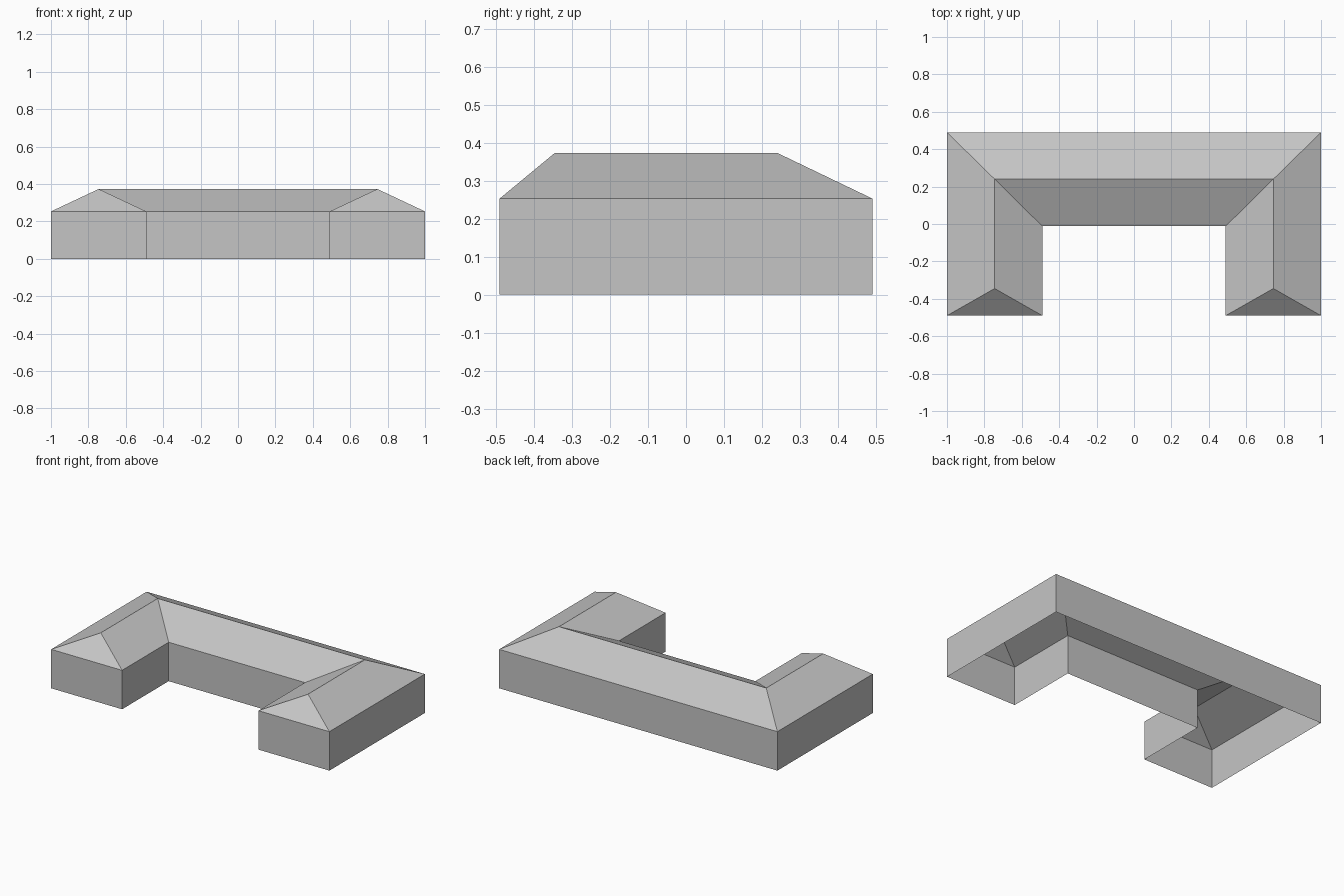
import bpy
import bmesh

cube = bpy.data.objects.get("Cube")
if cube:
    bpy.data.objects.remove(cube, do_unlink=True)

EAVES, RIDGE = 0.253, 0.373

# One plain grey for the whole building
grey = bpy.data.materials.new("plain grey")
grey.use_nodes = True
colour = (0.56, 0.56, 0.56, 1)
grey.diffuse_color = colour
grey.node_tree.nodes["Principled BSDF"].inputs["Base Color"].default_value = colour


def mirrored(half):
    """Complete a left-hand run of points with its right-hand mirror image."""
    return half + [(-x, y) for x, y in reversed(half)]


# U-shaped footprint, counter-clockwise, and the ridge point above each corner
ridge_back, ridge_front = (0.745, 0.24), (0.745, -0.345)
footprint = mirrored([(0.49, -0.012), (0.49, -0.49), (1, -0.49), (1, 0.49)])
ridge = mirrored([ridge_back, ridge_front, ridge_front, ridge_back])


def make_band(name, lower, z_low, upper, z_high):
    """Join two closed loops with flat faces; repeated points give triangles."""
    bm = bmesh.new()
    verts = {}

    def vert(point, z):
        key = (*point, z)
        if key not in verts:
            verts[key] = bm.verts.new(key)
        return verts[key]

    for i in range(len(lower)):
        j = (i + 1) % len(lower)
        corners = [vert(lower[i], z_low), vert(lower[j], z_low),
                   vert(upper[j], z_high), vert(upper[i], z_high)]
        bm.faces.new(list(dict.fromkeys(corners)))
    mesh = bpy.data.meshes.new(name)
    bm.to_mesh(mesh)
    bm.free()
    mesh.materials.append(grey)
    obj = bpy.data.objects.new(name, mesh)
    bpy.context.collection.objects.link(obj)
    return obj


# Thin walls, open underneath, and the hipped roof above them
make_band("walls", footprint, 0, footprint, EAVES)
make_band("hipped_roof", footprint, EAVES, ridge, RIDGE)
